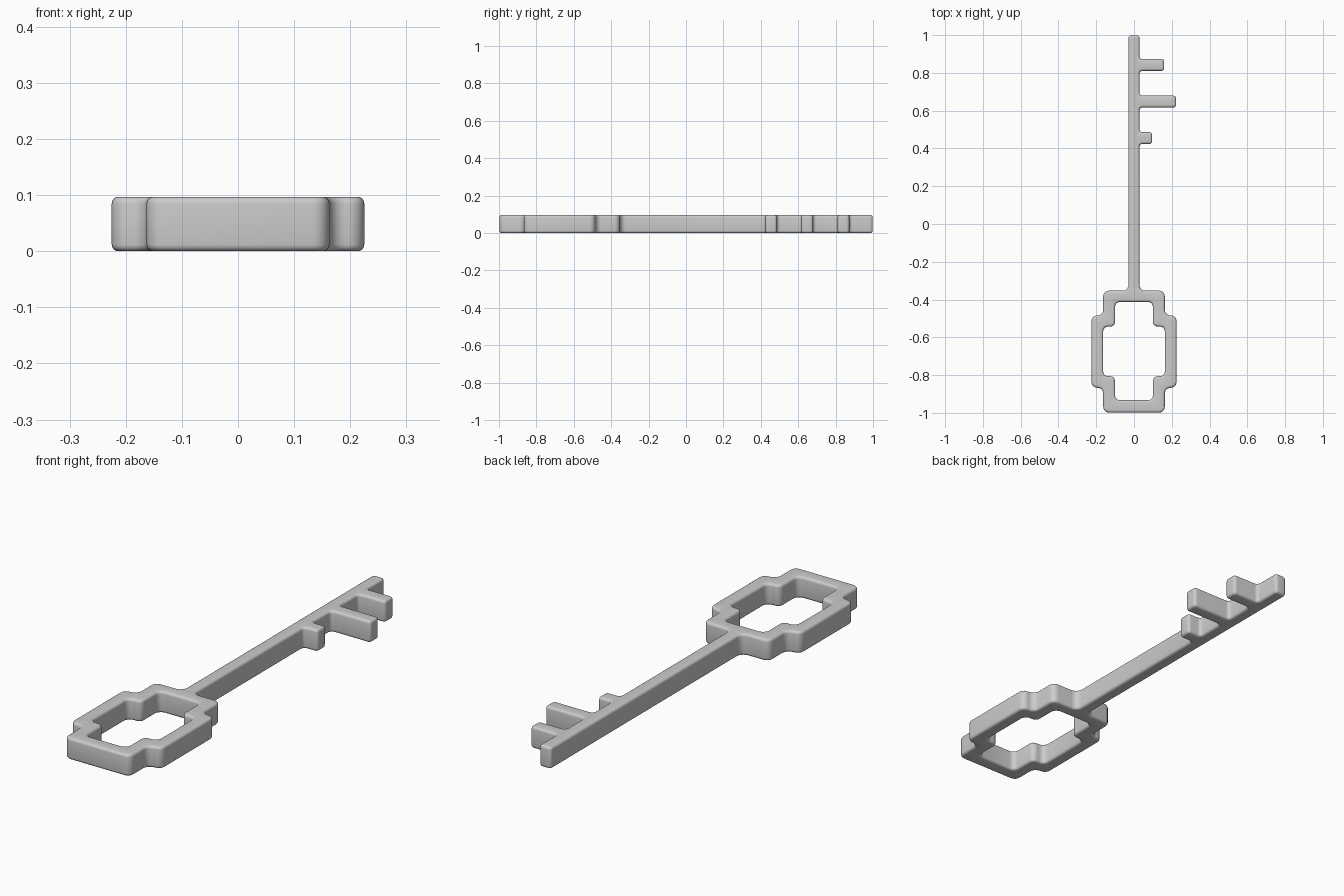
import bpy, bmesh, math
from mathutils import Vector

if "Cube" in bpy.data.objects:
    bpy.data.objects.remove(bpy.data.objects["Cube"])

H, B = 0.097, 0.012      # thickness, rim rounding
SHAFT = 0.029            # half width of the shaft


def rounded(points, steps=5):
    """Fillet each corner (x, y, radius) of a right-angled closed outline."""
    out = []
    n = len(points)
    for i, (x, y, r) in enumerate(points):
        p = Vector((x, y))
        a = (Vector(points[i - 1][:2]) - p).normalized()
        b = (Vector(points[(i + 1) % n][:2]) - p).normalized()
        c = p + (a + b) * r
        for k in range(steps + 1):
            t = math.pi / 2 * k / steps
            out.append(c - b * r * math.cos(t) - a * r * math.sin(t))
    return out


def inset(loop, d):
    """Move a loop towards its left (material) side."""
    out = []
    n = len(loop)
    for i, p in enumerate(loop):
        u = (p - loop[i - 1]).normalized()
        v = (loop[(i + 1) % n] - p).normalized()
        n1, n2 = Vector((-u.y, u.x)), Vector((-v.y, v.x))
        out.append(p + (n1 + n2) * d / (1 + n1.dot(n2)))
    return out


def mirrored(pts):
    return [(-x, y, r) for x, y, r in reversed(pts)]


# Outer outline, counter-clockwise: shaft, stepped bow, then the teeth
R, S = 0.03, 0.014
left = [(-SHAFT, 0.998, S), (-SHAFT, -0.353, R), (-0.163, -0.353, R),
        (-0.163, -0.484, R), (-0.225, -0.484, R), (-0.225, -0.867, R),
        (-0.163, -0.867, R), (-0.163, -0.998, R)]
outer = left + mirrored(left)[:-1]
for y, length in ((0.455, 0.096), (0.648, 0.223), (0.842, 0.16)):
    outer += [(SHAFT, y - 0.031, 0.016), (length, y - 0.031, S),
              (length, y + 0.031, S), (SHAFT, y + 0.031, 0.016)]
outer.append((SHAFT, 0.998, S))

# Stepped opening in the bow, clockwise
half = [(0.1, -0.413, 0.025), (0.1, -0.543, 0.025), (0.163, -0.543, 0.025),
        (0.163, -0.806, 0.025), (0.1, -0.806, 0.025), (0.1, -0.933, 0.025)]
hole = half + mirrored(half)

# Side wall profile with rounded rims: (inset, z)
arc = [math.pi / 2 * k / 4 for k in range(5)]
profile = [(B * (1 - math.sin(t)), B * (1 - math.cos(t))) for t in arc]
profile += [(d, H - z) for d, z in reversed(profile)]

bm = bmesh.new()
caps = ([], [])
for loop in (rounded(outer), rounded(hole)):
    n = len(loop)
    rings = [[bm.verts.new((p.x, p.y, z)) for p in inset(loop, d)]
             for d, z in profile]
    for lo, hi in zip(rings, rings[1:]):
        for i in range(n):
            j = (i + 1) % n
            bm.faces.new((lo[i], lo[j], hi[j], hi[i]))
    for cap, ring in zip(caps, (rings[0], rings[-1])):
        cap += [bm.edges.get((ring[i - 1], ring[i])) for i in range(n)]

# Flat bottom and top
for cap in caps:
    bmesh.ops.triangle_fill(bm, use_beauty=True, edges=cap)
bmesh.ops.recalc_face_normals(bm, faces=bm.faces[:])

mesh = bpy.data.meshes.new("key")
bm.to_mesh(mesh)
bm.free()
key = bpy.data.objects.new("key", mesh)
bpy.context.collection.objects.link(key)
bpy.context.view_layer.objects.active = key
key.select_set(True)
bpy.ops.object.shade_smooth_by_angle(angle=math.radians(35))
